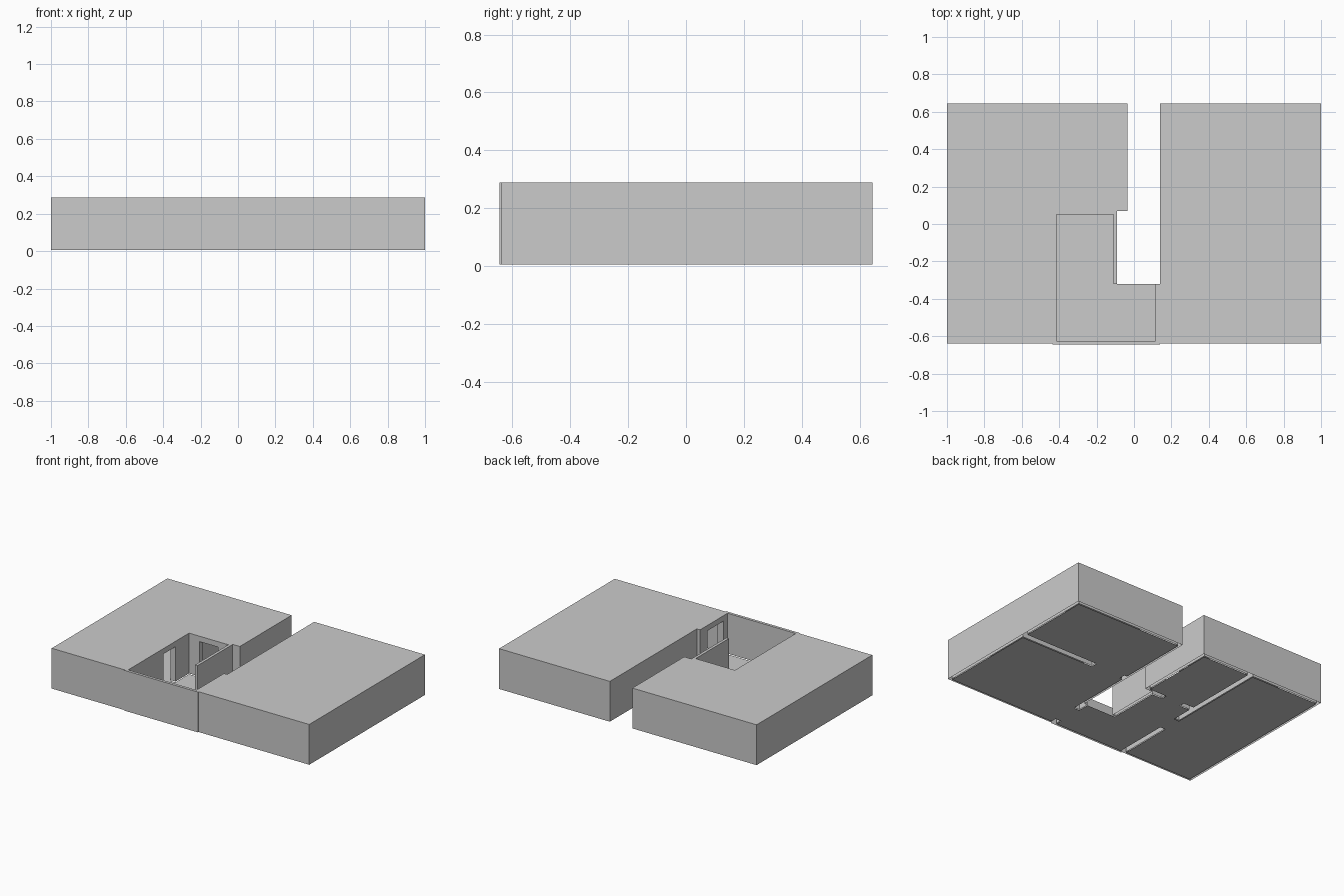
import bpy, bmesh

if "Cube" in bpy.data.objects:
    bpy.data.objects.remove(bpy.data.objects["Cube"])

BASE, TOP, DOOR = 0.005, 0.288, 0.25


def rect(x0, y0, x1, y1):
    return [(x0, y0), (x1, y0), (x1, y1), (x0, y1)]


def shapes(name, polys, z0, z1=None):
    """Flat panels, or prisms when a second height is given."""
    bm = bmesh.new()
    for poly in polys:
        face = bm.faces.new([bm.verts.new((x, y, z0)) for x, y in poly])
        if z1 is not None:
            ext = bmesh.ops.extrude_face_region(bm, geom=[face], use_keep_orig=True)
            moved = [v for v in ext["geom"] if isinstance(v, bmesh.types.BMVert)]
            bmesh.ops.translate(bm, verts=moved, vec=(0, 0, z1 - z0))
    if z1 is not None:
        bmesh.ops.recalc_face_normals(bm, faces=bm.faces)
    me = bpy.data.meshes.new(name)
    bm.to_mesh(me)
    bm.free()
    ob = bpy.data.objects.new(name, me)
    bpy.context.collection.objects.link(ob)
    return ob


def cut(target, cutter):
    bpy.context.view_layer.objects.active = target
    mod = target.modifiers.new("cut", "BOOLEAN")
    mod.operation, mod.solver, mod.object = "DIFFERENCE", "EXACT", cutter
    bpy.ops.object.modifier_apply(modifier=mod.name)
    bpy.data.objects.remove(cutter)


# Plan: outer outline with the entrance recess at the back
outline = [(-1, -.638), (-.435, -.638), (-.435, -.645), (.14, -.645), (.14, -.638),
           (1, -.638), (1, .645), (.14, .645), (.14, -.32), (-.09, -.32),
           (-.09, .07), (-.035, .07), (-.035, .645), (-1, .645)]

# Four roofed rooms and the open L-shaped hall
rooms = [rect(-.98, -.62, -.455, .625), rect(-.415, .09, -.055, .625),
         rect(.16, .12, .98, .625), rect(.16, -.62, .98, .075)]


def hall(y):
    return [(-.415, -.625), (.115, -.625), (.115, y), (-.08, y), (-.08, -.32),
            (-.11, -.32), (-.11, .05), (-.415, .05)]


hall_floor = [(-.415, -.625), (.115, -.625), (.115, -.32), (-.11, -.32),
              (-.11, .05), (-.415, .05)]

# Doorways, each exactly filling the gap between two floors
doors = [(-.455, -.235, -.415, -.10), (-.335, .05, -.19, .09),
         (.115, -.58, .16, -.40), (.18, .075, .41, .12)]

# Walls
walls = shapes("walls", [outline], BASE, TOP)
cut(walls, shapes("room_cutter", rooms + [hall(-.3)], -.1, .5))
grown = []
for i, (x0, y0, x1, y1) in enumerate(doors):
    dx, dy = (.01, 0) if i in (0, 2) else (0, .01)
    grown.append(rect(x0 - dx, y0 - dy, x1 + dx, y1 + dy))
cut(walls, shapes("door_cutter", grown, -.1, DOOR))

# Hollow undersides of the walls
bm = bmesh.new()
bm.from_mesh(walls.data)
under = [f for f in bm.faces if all(abs(v.co.z - BASE) < 1e-4 for v in f.verts)]
bmesh.ops.delete(bm, geom=under, context="FACES")
bm.to_mesh(walls.data)
bm.free()

# Floors, door thresholds and ceilings
shapes("floors", rooms + [hall_floor], 0)
shapes("thresholds", [rect(*d) for d in doors], 0)
shapes("ceilings", rooms, TOP)
